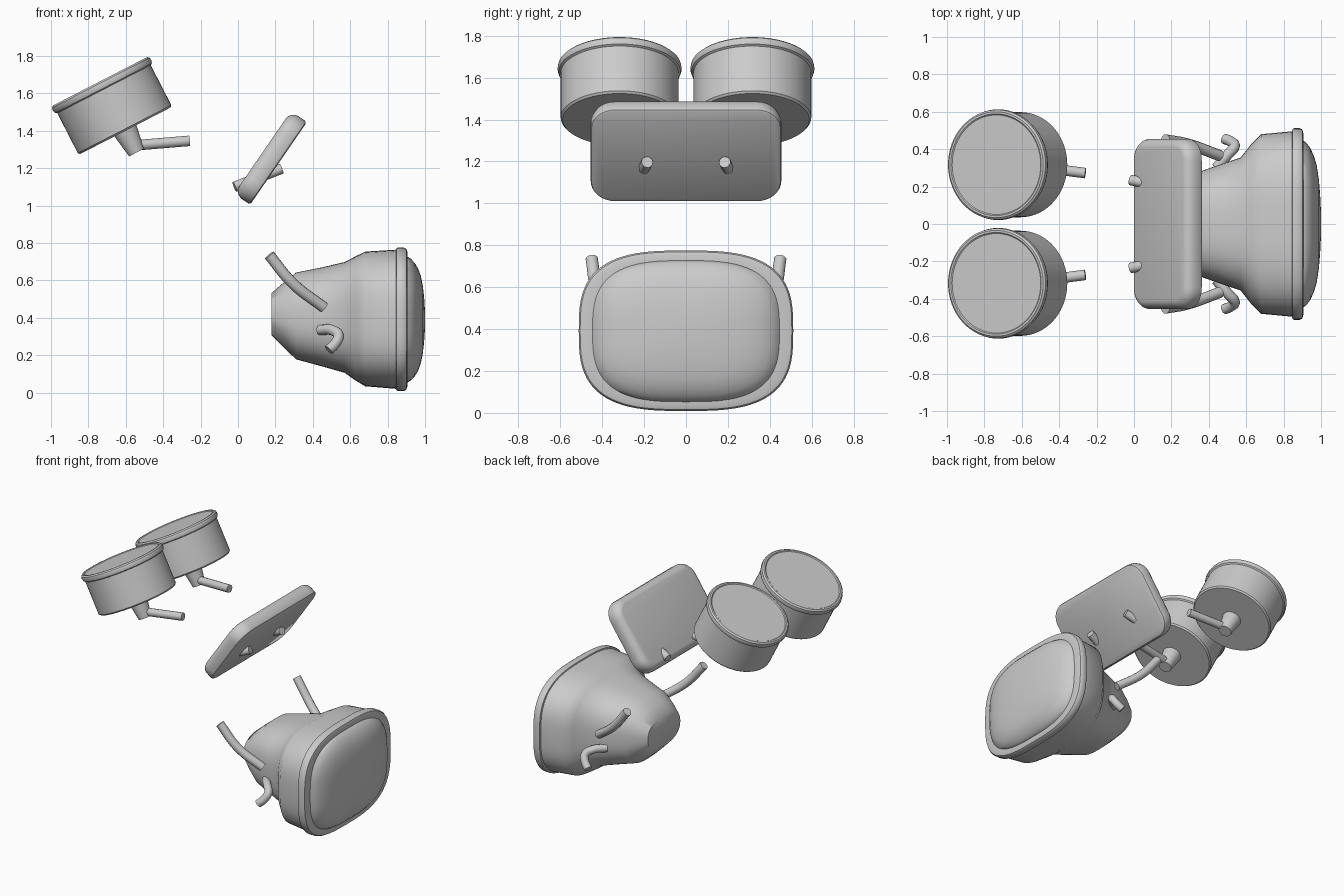
import bpy
import bmesh
from math import sin, cos, pi, radians, copysign
from mathutils import Matrix, Vector

cube = bpy.data.objects.get("Cube")
if cube:
    bpy.data.objects.remove(cube, do_unlink=True)

grey = bpy.data.materials.new("plain_grey")
grey.use_nodes = True
COLOUR = (0.6, 0.6, 0.6, 1)
grey.diffuse_color = COLOUR
grey.node_tree.nodes["Principled BSDF"].inputs["Base Color"].default_value = COLOUR


def finish(obj, angle):
    obj.data.materials.clear()
    obj.data.materials.append(grey)
    bpy.ops.object.select_all(action='DESELECT')
    obj.select_set(True)
    bpy.context.view_layer.objects.active = obj
    bpy.ops.object.shade_smooth_by_angle(angle=radians(angle))


def oval(a, b, n=2, steps=64):
    """Superellipse outline with half sizes a and b."""
    pts = []
    for i in range(steps):
        c, s = cos(2 * pi * i / steps), sin(2 * pi * i / steps)
        pts.append((copysign(abs(c) ** (2 / n), c) * a, copysign(abs(s) ** (2 / n), s) * b))
    return pts


def rounded_rect(a, b, r, steps=8):
    pts = []
    for q, (sx, sy) in enumerate([(1, 1), (-1, 1), (-1, -1), (1, -1)]):
        for i in range(steps + 1):
            t = (q + i / steps) * pi / 2
            pts.append((sx * (a - r) + r * cos(t), sy * (b - r) + r * sin(t)))
    return pts


def loft(name, rings, matrix=Matrix(), angle=35):
    """Skin a stack of equal outlines and cap both ends."""
    bm = bmesh.new()
    loops = [[bm.verts.new(matrix @ Vector(p)) for p in ring] for ring in rings]
    for lo, hi in zip(loops, loops[1:]):
        for i in range(len(lo)):
            j = (i + 1) % len(lo)
            bm.faces.new((lo[i], lo[j], hi[j], hi[i]))
    bm.faces.new(loops[0])
    bm.faces.new(loops[-1])
    bmesh.ops.recalc_face_normals(bm, faces=bm.faces)
    mesh = bpy.data.meshes.new(name)
    bm.to_mesh(mesh)
    bm.free()
    obj = bpy.data.objects.new(name, mesh)
    bpy.context.collection.objects.link(obj)
    finish(obj, angle)


def lathe(name, profile, matrix):
    loft(name, [[(x, y, h) for x, y in oval(r, r)] for r, h in profile], matrix)


def rod(name, points, radius, side):
    """Round bar through the points, mirrored in y by side."""
    curve = bpy.data.curves.new(name, 'CURVE')
    curve.dimensions = '3D'
    curve.bevel_depth = radius
    curve.bevel_resolution = 4
    curve.use_fill_caps = True
    spline = curve.splines.new('BEZIER')
    spline.bezier_points.add(len(points) - 1)
    for bp, (x, y, z) in zip(spline.bezier_points, points):
        bp.co = (x, y * side, z)
        bp.handle_left_type = bp.handle_right_type = 'AUTO'
    obj = bpy.data.objects.new(name, curve)
    bpy.context.collection.objects.link(obj)
    bpy.ops.object.select_all(action='DESELECT')
    obj.select_set(True)
    bpy.context.view_layer.objects.active = obj
    bpy.ops.object.convert(target='MESH')
    finish(bpy.context.object, 40)


def sections(rows):
    """Rings across x from rows of x, half width, half height, centre z, roundness."""
    return [[(x, y, cz + z) for y, z in oval(hy, hz, n, 80)] for x, hy, hz, cz, n in rows]


# Lamp housing, rim and domed lens
loft("lamp_housing", sections([
    (0.18, 0.19, 0.113, 0.42, 2.4), (0.24, 0.23, 0.17, 0.415, 2.5),
    (0.31, 0.265, 0.232, 0.41, 2.6), (0.45, 0.315, 0.265, 0.405, 2.7),
    (0.57, 0.355, 0.296, 0.402, 2.8), (0.625, 0.425, 0.33, 0.397, 2.9),
    (0.68, 0.48, 0.36, 0.394, 3), (0.86, 0.497, 0.373, 0.392, 3)]), angle=50)
loft("lamp_rim", sections([
    (0.845, 0.495, 0.372, 0.392, 3), (0.848, 0.508, 0.38, 0.392, 3),
    (0.855, 0.512, 0.383, 0.392, 3), (0.888, 0.512, 0.383, 0.392, 3),
    (0.9, 0.505, 0.376, 0.392, 3), (0.905, 0.485, 0.362, 0.392, 3),
    (0.905, 0.44, 0.33, 0.392, 3)]))
dome = [(0.89, 1, 3), (0.905, 1, 3), (0.925, 0.965, 3), (0.945, 0.9, 3),
        (0.963, 0.81, 2.9), (0.977, 0.7, 2.8), (0.988, 0.54, 2.7),
        (0.995, 0.36, 2.5), (0.999, 0.18, 2.2), (1.0, 0.03, 2)]
loft("lamp_lens", sections([(x, 0.446 * s, 0.337 * s, 0.39, n) for x, s, n in dome]))

# Tilted rounded plate: crisp lower edge, soft upper edge
plate_frame = Matrix.Translation((0.174, 0, 1.255)) @ Matrix.Rotation(radians(-55.5), 4, 'Y')
layers = [(-0.052, 0.014), (-0.047, 0.004), (-0.038, 0), (0.005, 0), (0.025, 0.006),
          (0.04, 0.018), (0.049, 0.032), (0.052, 0.045)]
loft("tilted_plate", [[(u, v, w) for u, v in rounded_rect(0.268 - d, 0.455 - d, 0.115 - d)]
                      for w, d in layers], plate_frame)

for side, label in ((1, "left"), (-1, "right")):
    # Round gauge with rolled rim and tapered stem
    frame = Matrix.Translation((-0.602, 0.317 * side, 1.4)) @ Matrix.Rotation(radians(-27.2), 4, 'Y')
    lathe(label + "_gauge", [
        (0.272, 0), (0.281, 0.01), (0.281, 0.25), (0.291, 0.256), (0.296, 0.272),
        (0.293, 0.288), (0.283, 0.297), (0.272, 0.297), (0.266, 0.292)], frame)
    lathe(label + "_gauge_stem", [(0.068, 0.02), (0.063, -0.02), (0.045, -0.131)], frame)
    rod(label + "_gauge_arm", [(-0.55, 0.31, 1.322), (-0.26, 0.272, 1.346)], 0.028, side)
    # Pin through the plate
    rod(label + "_plate_pin", [(-0.018, 0.235, 1.1), (0.232, 0.185, 1.197)], 0.028, side)
    # Curved upper bracket and lower hook on the housing
    rod(label + "_bracket", [(0.167, 0.45, 0.735), (0.295, 0.425, 0.582), (0.46, 0.365, 0.455)], 0.03, side)
    rod(label + "_hook", [(0.44, 0.3, 0.335), (0.505, 0.375, 0.333), (0.538, 0.415, 0.305),
                          (0.52, 0.44, 0.262), (0.485, 0.455, 0.228)], 0.028, side)
